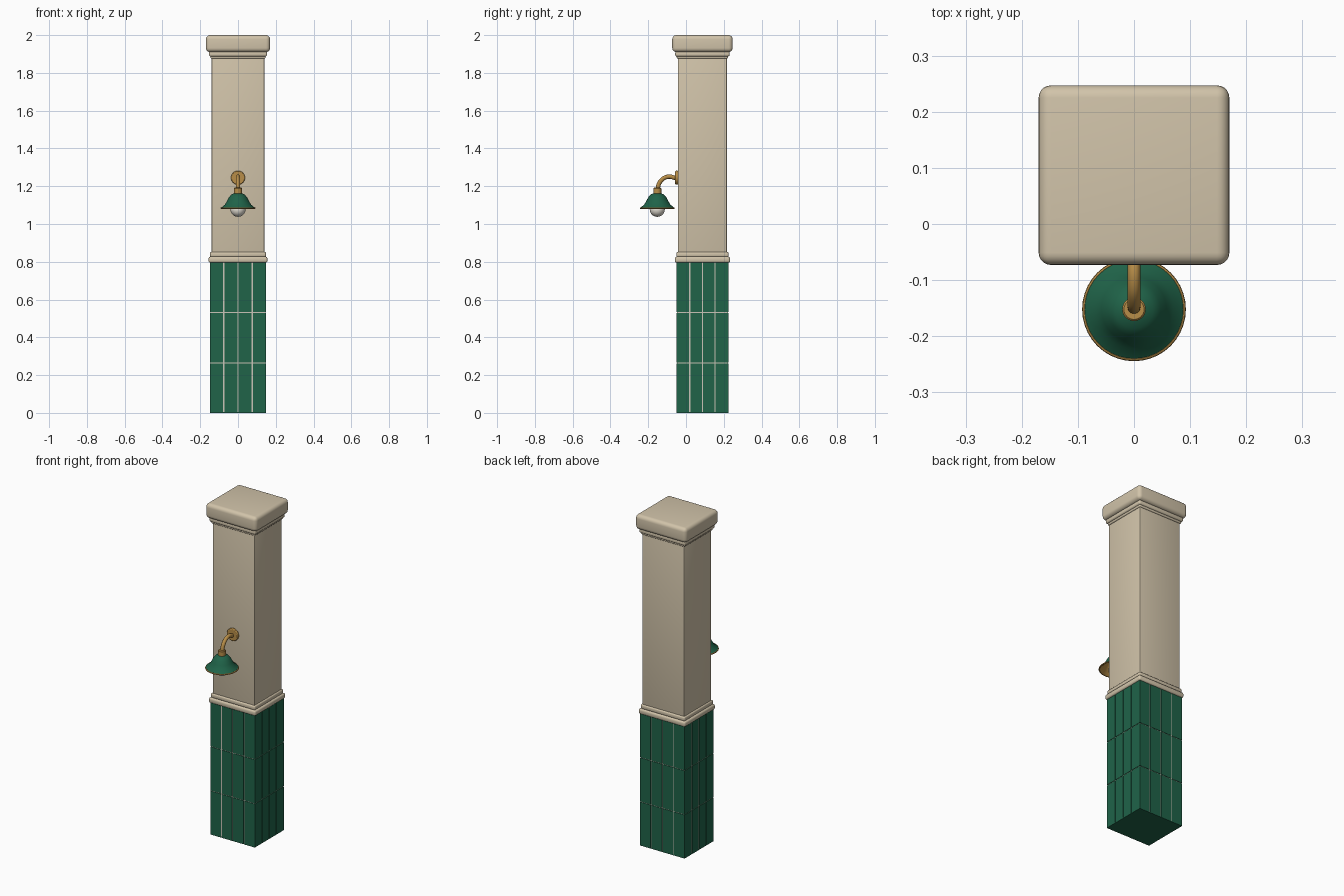
import bpy, bmesh, math
from mathutils import Vector

if "Cube" in bpy.data.objects:
    bpy.data.objects.remove(bpy.data.objects["Cube"])

CY = 0.087          # column centre in y
LY = -0.152         # lamp centre in y


def mat(name, rgb):
    m = bpy.data.materials.new(name)
    m.diffuse_color = (*rgb, 1)
    m.use_nodes = True
    m.node_tree.nodes["Principled BSDF"].inputs["Base Color"].default_value = m.diffuse_color
    return m


CREAM = mat("cream stone", (0.64, 0.55, 0.40))
GREEN = mat("green enamel", (0.014, 0.125, 0.066))
BRASS = mat("brass", (0.48, 0.27, 0.065))
GROUT = mat("grout", (0.60, 0.56, 0.48))
GLASS = mat("bulb glass", (0.80, 0.76, 0.68))


def finish(name, bm, mats, smooth=True):
    bmesh.ops.recalc_face_normals(bm, faces=bm.faces)
    me = bpy.data.meshes.new(name)
    bm.to_mesh(me)
    bm.free()
    ob = bpy.data.objects.new(name, me)
    bpy.context.collection.objects.link(ob)
    for m in mats:
        me.materials.append(m)
    if smooth:
        bpy.ops.object.select_all(action='DESELECT')
        ob.select_set(True)
        bpy.context.view_layer.objects.active = ob
        bpy.ops.object.shade_smooth_by_angle(angle=math.radians(40))
    return ob


def add_box(bm, lo, hi):
    lo, hi = Vector(lo), Vector(hi)
    vs = bmesh.ops.create_cube(bm, size=1)["verts"]
    for v in vs:
        v.co = Vector([(a + b) / 2 + c * (b - a) for a, b, c in zip(lo, hi, v.co)])


def block(name, hx, hy, z0, z1, material, bevel=0.0, seg=3):
    bm = bmesh.new()
    add_box(bm, (-hx, CY - hy, z0), (hx, CY + hy, z1))
    if bevel:
        bmesh.ops.bevel(bm, geom=bm.edges[:], offset=bevel, segments=seg,
                        profile=0.5, affect='EDGES')
    return finish(name, bm, [material])


def lathe(name, profile, material, n=40, closed=False):
    # profile of (radius, z) spun about the lamp axis
    bm = bmesh.new()
    vs = [bm.verts.new((r, LY, z)) for r, z in profile]
    es = [bm.edges.new(p) for p in zip(vs, vs[1:])]
    if closed:
        es.append(bm.edges.new((vs[-1], vs[0])))
    bmesh.ops.spin(bm, geom=vs + es, cent=(0, LY, 0), axis=(0, 0, 1),
                   angle=2 * math.pi, steps=n)
    bmesh.ops.remove_doubles(bm, verts=bm.verts, dist=1e-5)
    return finish(name, bm, [material])


# column shaft, mouldings and cap
block("shaft", 0.14, 0.13, 0.83, 1.89, CREAM, 0.004)
block("dado_lower_moulding", 0.156, 0.146, 0.795, 0.827, CREAM, 0.010)
block("dado_upper_moulding", 0.148, 0.138, 0.825, 0.852, CREAM, 0.008)
block("neck_lower_moulding", 0.146, 0.136, 1.876, 1.893, CREAM, 0.006)
block("neck_upper_moulding", 0.154, 0.144, 1.887, 1.914, CREAM, 0.009)
block("cap", 0.17, 0.16, 1.91, 2.0, CREAM, 0.022, 5)

# tiled base: grout core, underside plate, tiles on four sides
HX, HY, T, H = 0.148, 0.138, 0.007, 0.796
block("grout_core", HX - 0.003, HY - 0.003, 0.003, H, GROUT)
block("base_underside", HX - 0.001, HY - 0.001, 0.0, 0.004, GREEN)
bm = bmesh.new()
ROWS, COLS, GV, GH = 3, 4, 0.006, 0.004


def spans(lo, hi, n, gap):
    w = (hi - lo - gap * (n - 1)) / n
    return [(lo + i * (w + gap), lo + i * (w + gap) + w) for i in range(n)]


for z0, z1 in spans(0.0, H, ROWS, GH):
    for s in (-1, 1):
        for a, b in spans(-HX, HX, COLS, GV):
            y = sorted((CY + s * HY, CY + s * (HY - T)))
            add_box(bm, (a, y[0], z0), (b, y[1], z1))
        for a, b in spans(CY - HY + T, CY + HY - T, COLS, GV):
            x = sorted((s * HX, s * (HX - T)))
            add_box(bm, (x[0], a, z0), (x[1], b, z1))
finish("wall_tiles", bm, [GREEN], smooth=False)

# wall plate of the lamp
bpy.ops.mesh.primitive_cylinder_add(vertices=32, radius=0.037, depth=0.016,
                                    location=(0, CY - 0.13 - 0.006, 1.245),
                                    rotation=(math.pi / 2, 0, 0))
plate = bpy.context.object
plate.name = "lamp_wall_plate"
plate.data.materials.append(BRASS)
bev = plate.modifiers.new("soft_edge", 'BEVEL')
bev.width, bev.segments = 0.004, 2
bpy.ops.object.shade_smooth_by_angle(angle=math.radians(40))

# swan neck arm
cu = bpy.data.curves.new("lamp_arm", 'CURVE')
cu.dimensions = '3D'
cu.bevel_depth, cu.bevel_resolution, cu.use_fill_caps = 0.0115, 4, True
sp = cu.splines.new('BEZIER')
pts = [(-0.045, 1.24), (-0.098, 1.250), (-0.138, 1.222), (LY, 1.175)]
sp.bezier_points.add(len(pts) - 1)
for p, (y, z) in zip(sp.bezier_points, pts):
    p.co = (0, y, z)
    p.handle_left_type = p.handle_right_type = 'AUTO'
cu.materials.append(BRASS)
bpy.context.collection.objects.link(bpy.data.objects.new("lamp_arm", cu))

# collar, shade, lining, rim and bulb
lathe("lamp_collar", [(0, 1.192), (0.018, 1.192), (0.021, 1.189), (0.021, 1.158), (0, 1.158)], BRASS)
outer = [(0.018, 1.163), (0.034, 1.157), (0.047, 1.143), (0.058, 1.122),
         (0.070, 1.102), (0.090, 1.086)]
lathe("lamp_shade", outer, GREEN)
lathe("shade_lining", [(max(r - 0.003, 0), z - 0.004) for r, z in outer], BRASS)
lathe("shade_rim", [(0.0885 + 0.004 * math.cos(a), 1.084 + 0.004 * math.sin(a))
                    for a in [i * math.pi / 4 for i in range(8)]], BRASS, closed=True)
R = 0.040
lathe("bulb", [(R * math.sin(i * math.pi / 16), 1.078 - R * math.cos(i * math.pi / 16))
               for i in range(17)], GLASS, n=32)
